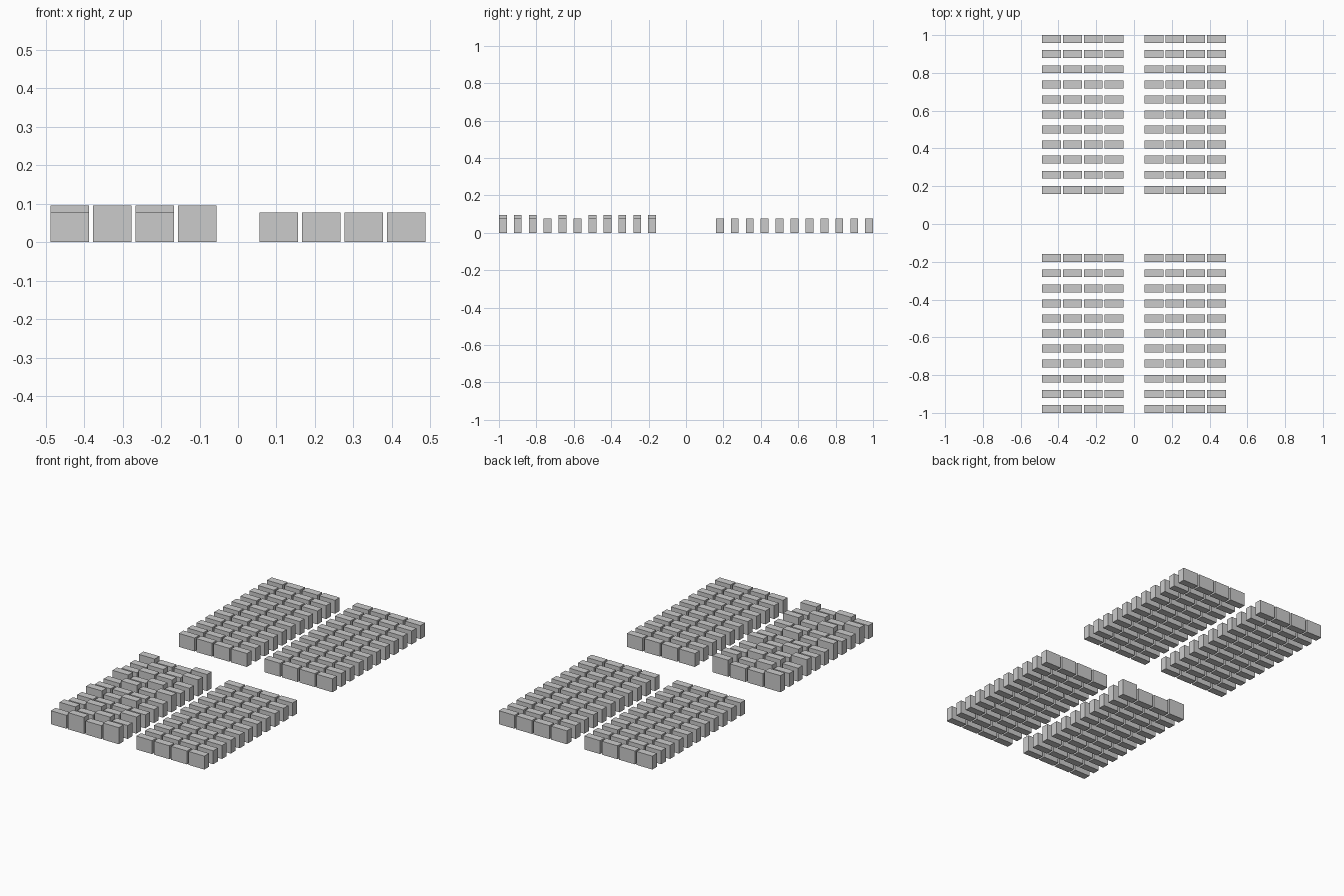
import bpy, bmesh
from mathutils import Matrix

if "Cube" in bpy.data.objects:
    bpy.data.objects.remove(bpy.data.objects["Cube"])

SIZE_X, SIZE_Y = 0.1, 0.042
LOW, TALL = 0.077, 0.095
COLS, ROWS = 4, 11
PITCH_X, PITCH_Y = 0.1105, 0.0798
OUTER_X, OUTER_Y = 0.437, 0.979   # centre of the outermost cell

# raised cells of the front left block, one string per row from the front
RAISED = ["0101", "1010", "0101", "0000", "1010", "0000",
          "0101", "1010", "0110", "0101", "1001"]


def add_box(bm, x, y, h):
    m = Matrix.Translation((x, y, h / 2)) @ Matrix.Diagonal((SIZE_X, SIZE_Y, h, 1))
    bmesh.ops.create_cube(bm, size=1, matrix=m)


def make_block(name, sx, sy, raised=None):
    """One group of small flat boxes, laid out from the outer corner inward."""
    bm = bmesh.new()
    for r in range(ROWS):
        for c in range(COLS):
            h = TALL if raised and raised[r][c] == "1" else LOW
            add_box(bm, sx * (OUTER_X - c * PITCH_X), sy * (OUTER_Y - r * PITCH_Y), h)
    mesh = bpy.data.meshes.new(name)
    bm.to_mesh(mesh)
    bm.free()
    bpy.context.collection.objects.link(bpy.data.objects.new(name, mesh))


# four blocks around the cross-shaped aisle
make_block("front_left_block", -1, -1, RAISED)
make_block("front_right_block", 1, -1)
make_block("back_left_block", -1, 1)
make_block("back_right_block", 1, 1)
